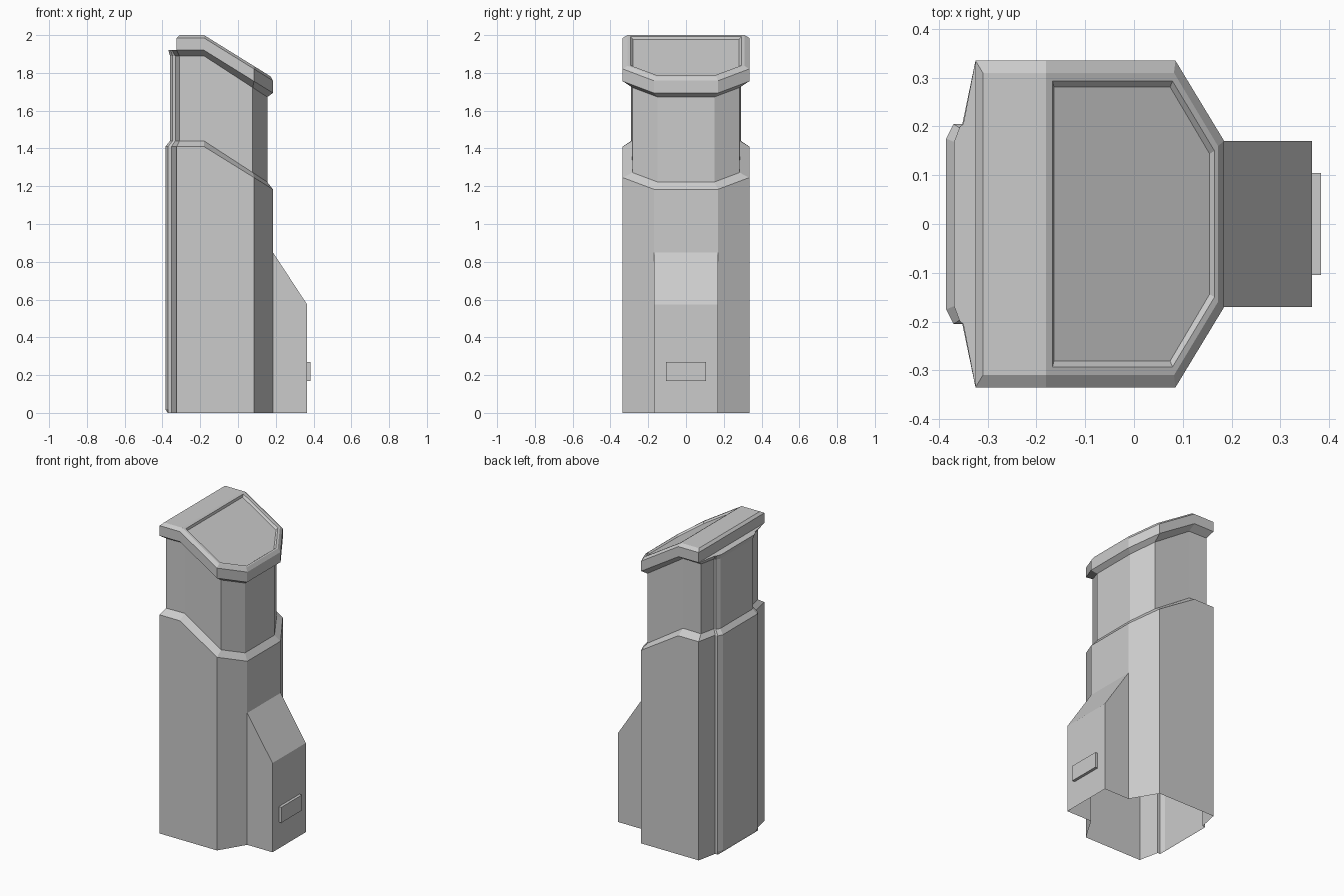
import bpy, bmesh

if "Cube" in bpy.data.objects:
    bpy.data.objects.remove(bpy.data.objects["Cube"])

KINK = -0.18  # x where the flat top turns into the slope


def slope_z(x, base, slope):
    return base - slope * max(0.0, x - KINK)


def ring(half, base, slope=0.62):
    """Mirror a half outline (y > 0) into a closed ring that follows the slope."""
    full = half + [(x, -y) for x, y in reversed(half)]
    return [(x, y, slope_z(x, base, slope)) for x, y in full]


def loft(bm, rings):
    loops = [[bm.verts.new(p) for p in r] for r in rings]
    n = len(loops[0])
    for a, b in zip(loops, loops[1:]):
        for i in range(n):
            j = (i + 1) % n
            bm.faces.new((a[i], a[j], b[j], b[i]))
    return loops


def finish(bm, name):
    bmesh.ops.remove_doubles(bm, verts=bm.verts, dist=0.0005)
    bmesh.ops.recalc_face_normals(bm, faces=bm.faces)
    mesh = bpy.data.meshes.new(name)
    bm.to_mesh(mesh)
    bm.free()
    obj = bpy.data.objects.new(name, mesh)
    bpy.context.collection.objects.link(obj)
    return obj


# Half outlines, from the front (+x) round to the rear panel (-x)
SIDE = [(0.185, 0.17), (0.085, 0.335), (KINK, 0.335), (-0.325, 0.335)]
BODY = SIDE + [(-0.352, 0.205), (-0.37, 0.205), (-0.385, 0.175)]
FOOT = BODY[:-1] + [(-0.372, 0.175)]
NECK = [(0.155, 0.15), (0.078, 0.283), (KINK, 0.287), (-0.31, 0.29),
        (-0.332, 0.19), (-0.346, 0.19), (-0.36, 0.165)]
FLARE = SIDE + [(-0.35, 0.205), (-0.357, 0.2), (-0.369, 0.168)]
CAP = SIDE + [(-0.325, 0.205), (-0.325, 0.2), (-0.325, 0.168)]
TOP = [(0.172, 0.16), (0.082, 0.31), (KINK, 0.31), (-0.31, 0.31),
       (-0.31, 0.205), (-0.31, 0.2), (-0.31, 0.168)]

# Hollow body with open bottom and sloped shoulder
bm = bmesh.new()
foot = ring(FOOT, 0.0, 0.0)
low = ring(BODY, 0.02, 0.0)
loops = loft(bm, [foot, low, ring(BODY, 1.41), ring(NECK, 1.44, 0.65)])
# Front wall exists only above the front housing
for f in [f for f in bm.faces
          if all(abs(v.co.x - 0.185) < 1e-4 for v in f.verts)]:
    bm.faces.remove(f)
H = 0.17
wall = [(0.185, -H, 0.85), (0.185, H, 0.85),
        (0.185, H, slope_z(0.185, 1.41, 0.62)),
        (0.185, -H, slope_z(0.185, 1.41, 0.62))]
bm.faces.new([bm.verts.new(p) for p in wall])
finish(bm, "body")

# Neck
bm = bmesh.new()
loft(bm, [ring(NECK, 1.44, 0.65), ring(NECK, 1.89, 0.65)])
finish(bm, "neck")

# Cap: flared underside, rear ledge, wall, bevel, recessed sloping top
bm = bmesh.new()
loops = loft(bm, [ring(NECK, 1.89, 0.65), ring(FLARE, 1.92), ring(CAP, 1.92),
                  ring(CAP, 1.985), ring(TOP, 2.0)])
bm.faces.new(loops[-1][2:-2])
rim = ring(TOP[:3], 2.0)
lip = ring([(0.165, 0.15), (0.079, 0.293), (-0.167, 0.293)], 2.0)
floor = ring([(0.155, 0.144), (0.074, 0.281), (-0.164, 0.281)], 1.986)
frame = loft(bm, [rim, lip, floor])
bm.faces.new(frame[-1])
finish(bm, "cap")

# Front housing: wedge-topped box, open at the back and bottom
bm = bmesh.new()
profile = [(0.185, 0.0), (0.365, 0.0), (0.365, 0.575), (0.185, 0.85)]
left = [bm.verts.new((x, -H, z)) for x, z in profile]
right = [bm.verts.new((x, H, z)) for x, z in profile]
bm.faces.new(left)
bm.faces.new(right[::-1])
for i in (1, 2):
    bm.faces.new((left[i], right[i], right[i + 1], left[i + 1]))
finish(bm, "front_housing")

# Small raised plate on the housing
bm = bmesh.new()
bmesh.ops.create_cube(bm, size=1.0)
bmesh.ops.scale(bm, verts=bm.verts, vec=(0.02, 0.21, 0.10))
bmesh.ops.translate(bm, verts=bm.verts, vec=(0.373, 0.0, 0.22))
finish(bm, "front_plate")
